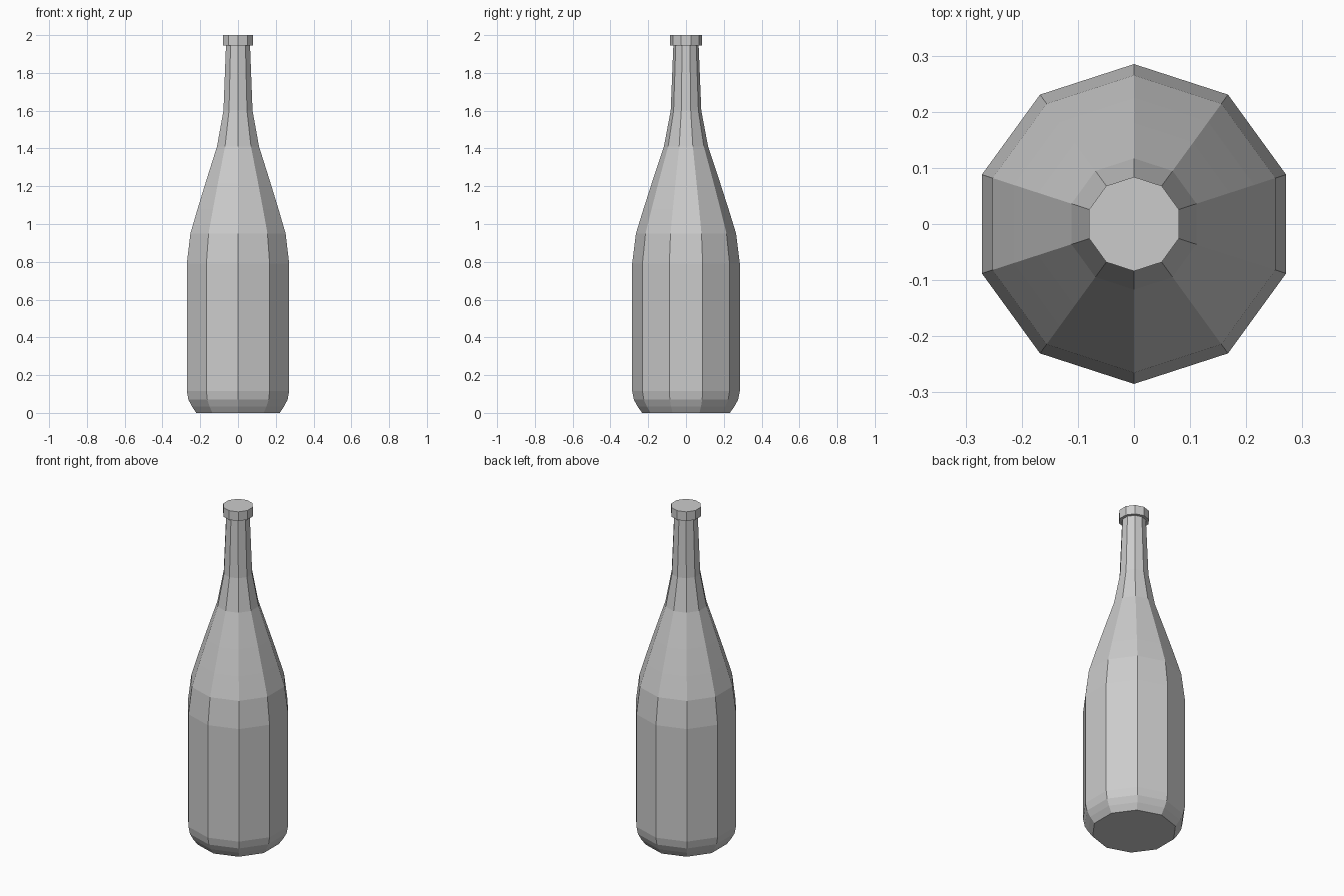
import bpy
import bmesh
from math import sin, cos, pi

SIDES = 10

cube = bpy.data.objects.get("Cube")
if cube:
    bpy.data.objects.remove(cube, do_unlink=True)

# Single plain grey
grey = bpy.data.materials.new("plain grey")
grey.use_nodes = True
colour = (0.6, 0.6, 0.6, 1)
grey.diffuse_color = colour
grey.node_tree.nodes["Principled BSDF"].inputs["Base Color"].default_value = colour


def lathe(name, profile):
    """Turn a (radius, height) profile into a closed, flat-faced ten-sided solid."""
    bm = bmesh.new()
    rings = []
    for radius, z in profile:
        angles = [2 * pi * i / SIDES for i in range(SIDES)]
        rings.append([bm.verts.new((radius * sin(a), -radius * cos(a), z)) for a in angles])
    for low, high in zip(rings, rings[1:]):
        for i in range(SIDES):
            j = (i + 1) % SIDES
            bm.faces.new((low[i], low[j], high[j], high[i]))
    bm.faces.new(rings[0][::-1])
    bm.faces.new(rings[-1])
    mesh = bpy.data.meshes.new(name)
    bm.to_mesh(mesh)
    bm.free()
    mesh.materials.append(grey)
    obj = bpy.data.objects.new(name, mesh)
    bpy.context.collection.objects.link(obj)
    return obj


# Bottle: rounded foot, straight body, sloping shoulder, neck, and lip cap
lathe("bottle", [
    (0.232, 0), (0.257, 0.035), (0.276, 0.07), (0.285, 0.115),
    (0.285, 0.79), (0.265, 0.95), (0.225, 1.08), (0.18, 1.22),
    (0.117, 1.41), (0.081, 1.6), (0.067, 1.945),
    (0.084, 1.945), (0.084, 2),
])
